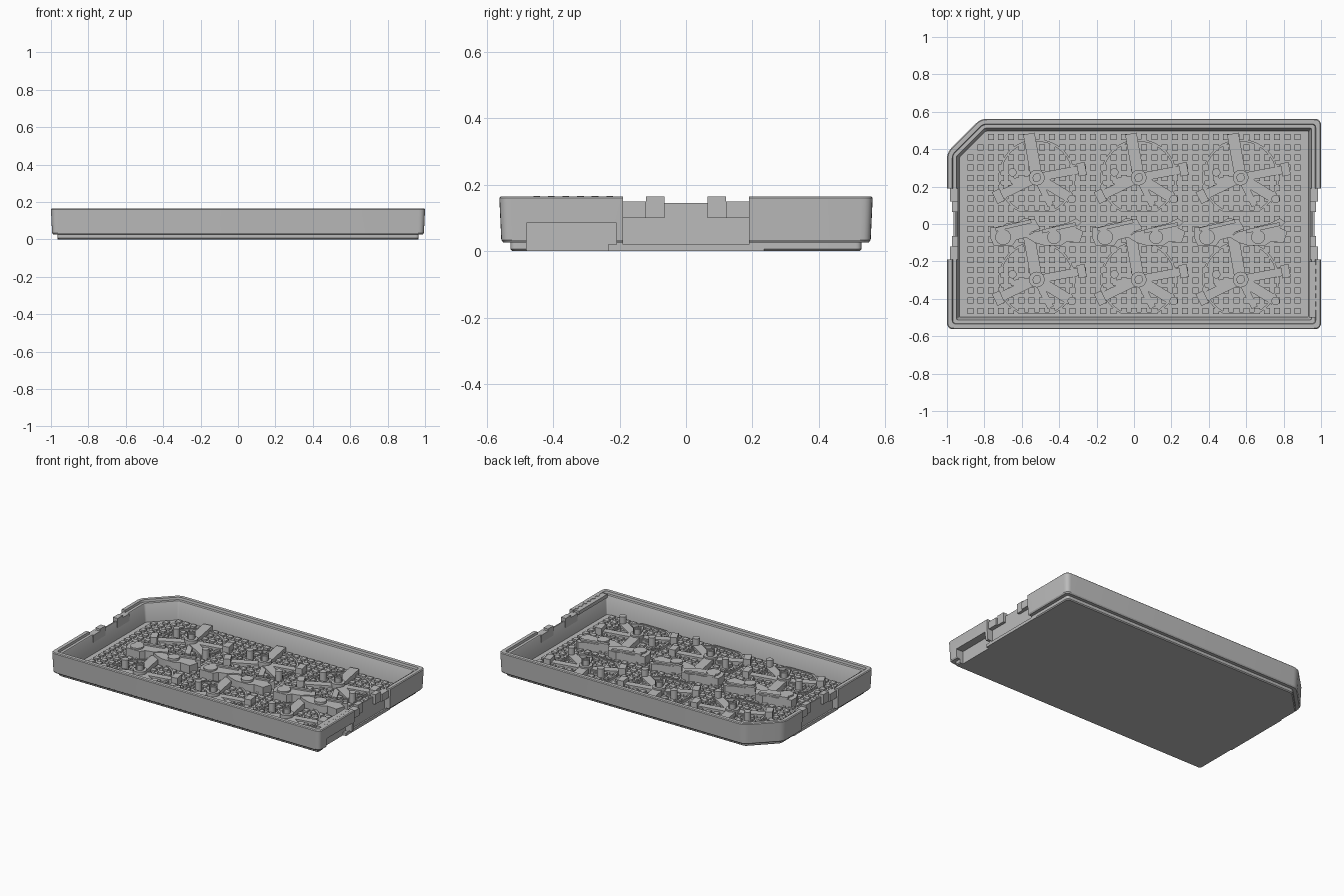
import bpy
import bmesh
from math import atan2, cos, hypot, pi, sin
from mathutils import Vector

cube = bpy.data.objects.get("Cube")
if cube:
    bpy.data.objects.remove(cube)

grey = bpy.data.materials.new("plain grey")
grey.use_nodes = True
grey.diffuse_color = (0.5, 0.5, 0.5, 1)
grey.node_tree.nodes["Principled BSDF"].inputs["Base Color"].default_value = (0.5, 0.5, 0.5, 1)

FLOOR = 0.03


def finish(bm, name, smooth=False):
    bmesh.ops.recalc_face_normals(bm, faces=bm.faces)
    mesh = bpy.data.meshes.new(name)
    bm.to_mesh(mesh)
    bm.free()
    mesh.materials.append(grey)
    obj = bpy.data.objects.new(name, mesh)
    bpy.context.collection.objects.link(obj)
    if smooth:
        bpy.ops.object.select_all(action="DESELECT")
        obj.select_set(True)
        bpy.context.view_layer.objects.active = obj
        bpy.ops.object.shade_smooth_by_angle(angle=0.6)
    return obj


def loft(bm, loops):
    rings = [[bm.verts.new(p) for p in loop] for loop in loops]
    n = len(rings[0])
    for a, b in zip(rings, rings[1:]):
        for i in range(n):
            j = (i + 1) % n
            bm.faces.new((a[i], a[j], b[j], b[i]))
    bm.faces.new(rings[0][::-1])
    bm.faces.new(rings[-1])


def prism(bm, points, z0, z1):
    loft(bm, [[(x, y, z) for x, y in points] for z in (z0, z1)])


def box(bm, x0, x1, y0, y1, z0, z1):
    prism(bm, [(x0, y0), (x1, y0), (x1, y1), (x0, y1)], z0, z1)


def disc(bm, x, y, r, z0, z1, sides=20):
    prism(bm, [(x + r * cos(2 * pi * i / sides), y + r * sin(2 * pi * i / sides))
               for i in range(sides)], z0, z1)


def bar(bm, start, end, width, z0, z1):
    a, b = Vector(start), Vector(end)
    d = (b - a).normalized() * width / 2
    n = Vector((-d.y, d.x))
    prism(bm, [a - n, b - n, b + n, a + n], z0, z1)


# Tray outline with one clipped corner, inset and rounded
def outline(inset, z, radius=0.035, steps=5):
    x, y, c = 1 - inset, 0.5625 - inset, 0.18 - inset * 0.59
    corners = [Vector(p) for p in ((-x, -y), (x, -y), (x, y), (-x + c, y), (-x, y - c))]
    r = max(radius - inset * 0.5, 0.008)
    loop = []
    for i, p in enumerate(corners):
        a = p + (corners[i - 1] - p).normalized() * r
        b = p + (corners[(i + 1) % 5] - p).normalized() * r
        for k in range(steps + 1):
            t = k / steps
            q = a * (1 - t) ** 2 + p * 2 * t * (1 - t) + b * t * t
            loop.append((q.x, q.y, z))
    return loop


bm = bmesh.new()
loft(bm, [outline(i, z) for i, z in (
    (0.04, 0), (0.034, 0.006), (0.034, 0.026), (0.012, 0.026), (0.006, 0.034),
    (0, 0.16), (0.005, 0.165), (0.028, 0.165), (0.031, 0.15), (0.05, 0.15),
    (0.053, 0.145), (0.066, FLOOR))])
tray = finish(bm, "tray")


# Side notches, lowered rim and the end pocket
def cut(*dims):
    bm = bmesh.new()
    box(bm, *dims)
    cutter = finish(bm, "cutter")
    cutter.hide_render = True
    mod = tray.modifiers.new("cut", "BOOLEAN")
    mod.operation, mod.solver, mod.object = "DIFFERENCE", "EXACT", cutter
    bpy.context.view_layer.objects.active = tray
    bpy.ops.object.modifier_apply(modifier=mod.name)
    bpy.data.objects.remove(cutter)


for s in (-1, 1):
    xs = sorted((s * 0.956, s * 1.1))
    cut(*xs, -0.19, 0.19, -0.1, 0.3)
    xs = sorted((s * 0.9, s * 1.1))
    cut(*xs, -0.18, 0.18, 0.146, 0.3)
cut(0.945, 1.1, -0.48, -0.21, -0.1, 0.085)
bpy.ops.object.select_all(action="DESELECT")
tray.select_set(True)
bpy.context.view_layer.objects.active = tray
bpy.ops.object.shade_smooth_by_angle(angle=0.5)

# Latch tabs and feet inside the side notches
bm = bmesh.new()
for s in (-1, 1):
    for t in (-1, 1):
        for depth, y0, y1, z0 in ((0.974, 0.065, 0.12, 0.1), (0.985, 0.12, 0.19, 0.1)):
            xs = sorted((s * 0.94, s * depth))
            ys = sorted((t * y0, t * y1))
            box(bm, *xs, *ys, z0, 0.165 if y0 < 0.1 else 0.15)
    xs = sorted((s * 0.93, s * 0.966))
    box(bm, *xs, -0.235, 0.235, 0, 0.02)
finish(bm, "latch_tabs")

# Thickened end rim with a row of locating studs
bm = bmesh.new()
box(bm, 0.935, 0.996, -0.5, -0.2, 0.14, 0.163)
for i in range(6):
    disc(bm, 0.97, -0.23 - i * 0.044, 0.01, 0.16, 0.17 - 0.004, 12)
finish(bm, "stud_rim")

# Floor grid of square pads
PITCH, HALF = 0.0547, 0.016
bm = bmesh.new()
for col in range(33):
    for row in range(18):
        x, y = (col - 16) * PITCH, (row - 8.5) * PITCH
        if y - x < 1.25:
            box(bm, x - HALF, x + HALF, y - HALF, y + HALF, FLOOR - 0.002, FLOOR + 0.012)
finish(bm, "floor_pads")


# Round holders with radiating arms, posts and a slotted hub
def holder(cx, cy):
    bm = bmesh.new()
    sides, r, w = 40, 0.205, 0.012
    rim = [(a, r) for a in (2 * pi * i / sides for i in range(sides))]

    def point(a, rad):
        return Vector((cx + rad * cos(a), cy + max(rad * sin(a), -0.185 + r - rad)))

    for i in range(sides):
        a, b = rim[i][0], rim[(i + 1) % sides][0]
        prism(bm, [point(a, r - w), point(a, r), point(b, r), point(b, r - w)],
              FLOOR - 0.002, FLOOR + 0.018)
    arms = ((-0.042, 0.235, 0.062, 0.035), (-0.205, -0.1, 0.05, 0.025),
            (0.24, 0.045, 0.045, 0.025), (0.18, -0.11, 0.055, 0.025),
            (-0.14, -0.02, 0.03, 0.018), (0.075, -0.15, 0.035, 0.018))
    for dx, dy, width, high in arms:
        bar(bm, (cx, cy), (cx + dx, cy + dy), width, FLOOR - 0.002, FLOOR + high)
    # end blocks on the two side arms
    for dx, dy in ((-0.205, -0.1), (0.24, 0.045)):
        d = Vector((dx, dy)).normalized() * 0.022
        c = Vector((cx + dx, cy + dy))
        bar(bm, c - d, c + d, 0.07, FLOOR - 0.002, FLOOR + 0.05)
    disc(bm, cx, cy, 0.042, FLOOR, FLOOR + 0.045)
    disc(bm, cx, cy, 0.022, FLOOR, FLOOR + 0.08)
    bar(bm, (cx - 0.015, cy - 0.02), (cx + 0.015, cy + 0.02), 0.014, FLOOR, FLOOR + 0.088)
    for dx, dy in ((-0.13, 0.028), (0.187, -0.115)):
        disc(bm, cx + dx, cy + dy, 0.022, FLOOR, FLOOR + 0.07)
    finish(bm, "round_holder", True)


# Slanted stepped cradles with round seats
def cradle(x0):
    bm = bmesh.new()

    def shape(points, high):
        prism(bm, [(x0 + x, y) for x, y in points], FLOOR - 0.002, FLOOR + high)

    shape(((0, -0.07), (0.02, -0.115), (0.12, -0.115), (0.14, -0.085), (0.2, -0.07),
           (0.22, -0.045), (0.27, -0.025), (0.24, 0.025), (0.18, 0.03), (0.15, 0.01),
           (0.09, 0.005), (0.06, -0.015), (0, -0.02)), 0.06)
    shape(((0.19, -0.07), (0.24, -0.1), (0.29, -0.115), (0.38, -0.115), (0.41, -0.095),
           (0.48, -0.1), (0.5, -0.04), (0.46, -0.02), (0.49, 0.01), (0.46, 0.03),
           (0.41, 0.005), (0.35, -0.01), (0.3, -0.03), (0.24, -0.04)), 0.055)
    bar(bm, (x0 + 0.03, -0.03), (x0 + 0.22, 0.015), 0.02, FLOOR, FLOOR + 0.07)
    bar(bm, (x0 + 0.28, -0.04), (x0 + 0.46, 0.0), 0.02, FLOOR, FLOOR + 0.065)
    for x, r in ((0.07, 0.042), (0.343, 0.037)):
        disc(bm, x0 + x, -0.07, r, FLOOR, FLOOR + 0.07, 24)
    finish(bm, "cradle", True)


for i in range(3):
    shift = 0.545 * i
    cradle(-0.77 + shift)
    for y in (0.248, -0.297):
        holder(-0.52 + shift, y)
